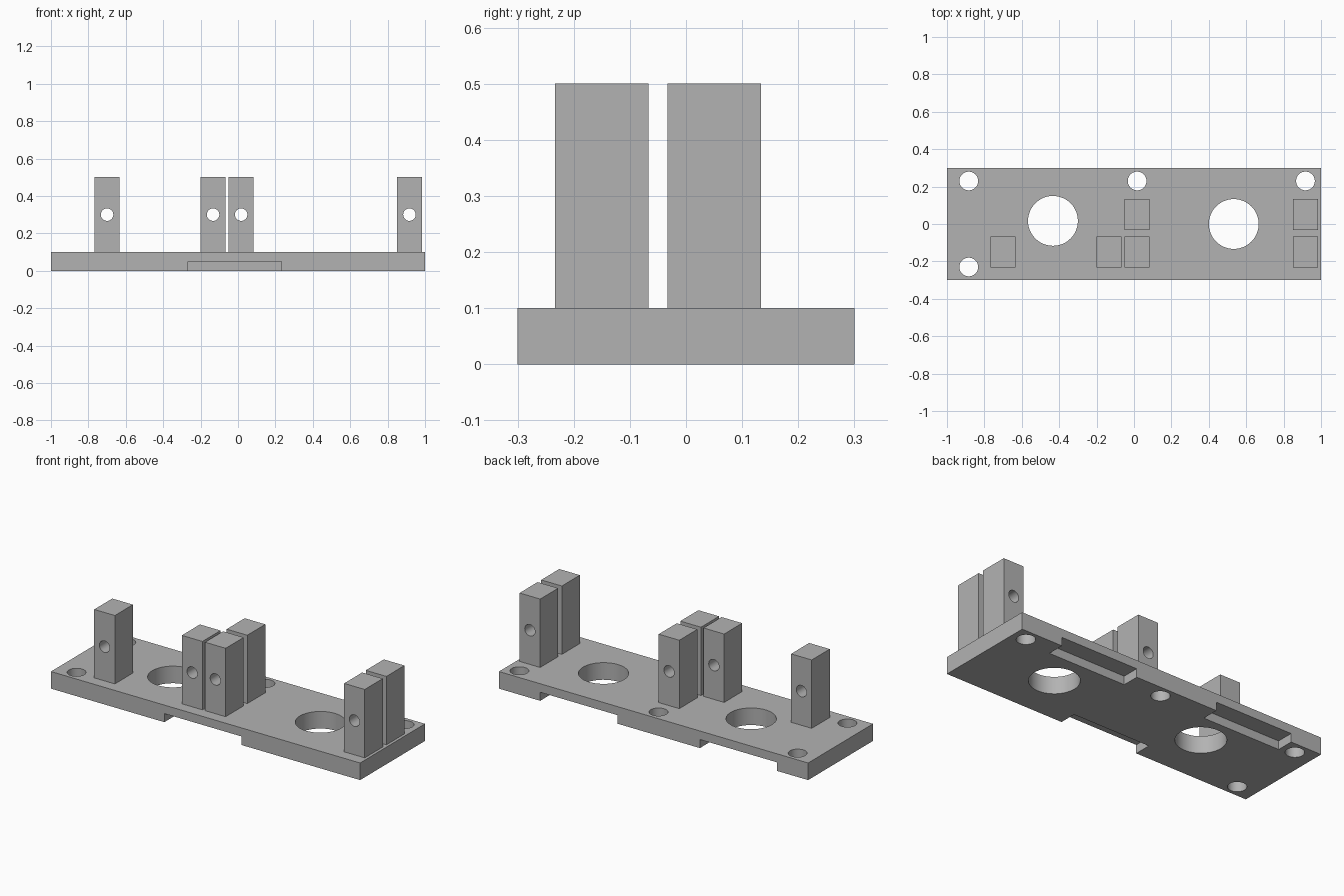
import bpy
import bmesh
import math
from mathutils import Matrix, Vector

default = bpy.data.objects.get("Cube")
if default:
    bpy.data.objects.remove(default, do_unlink=True)

U = 1 / 30  # design unit: the plate is 60 units long

grey = bpy.data.materials.new("plain_grey")
grey.use_nodes = True
colour = (0.45, 0.45, 0.45, 1)
grey.diffuse_color = colour
grey.node_tree.nodes["Principled BSDF"].inputs["Base Color"].default_value = colour


def new_object(name, bm):
    mesh = bpy.data.meshes.new(name)
    bm.to_mesh(mesh)
    bm.free()
    obj = bpy.data.objects.new(name, mesh)
    mesh.materials.append(grey)
    bpy.context.collection.objects.link(obj)
    return obj


def box(name, low, high):
    """Box between two corners given in design units."""
    low, high = Vector(low) * U, Vector(high) * U
    bm = bmesh.new()
    bmesh.ops.create_cube(bm, size=1)
    bmesh.ops.scale(bm, vec=high - low, verts=bm.verts)
    bmesh.ops.translate(bm, vec=(low + high) / 2, verts=bm.verts)
    return new_object(name, bm)


def drill(name, centre, radius, depth, axis="Z"):
    """Cylinder cutter through a centre given in design units."""
    turn = Matrix.Rotation(math.pi / 2, 4, "X") if axis == "Y" else Matrix()
    bm = bmesh.new()
    bmesh.ops.create_cone(bm, cap_ends=True, segments=48, radius1=radius * U,
                          radius2=radius * U, depth=depth * U,
                          matrix=Matrix.Translation(Vector(centre) * U) @ turn)
    return new_object(name, bm)


def cut(obj, cutters):
    """Subtract the cutters, apply, and keep the hole edges sharp."""
    bpy.context.view_layer.objects.active = obj
    for cutter in cutters:
        cutter.hide_render = True
        mod = obj.modifiers.new("cut", "BOOLEAN")
        mod.operation = "DIFFERENCE"
        mod.solver = "EXACT"
        mod.object = cutter
        bpy.ops.object.modifier_apply(modifier=mod.name)
        bpy.data.objects.remove(cutter, do_unlink=True)
    bpy.ops.object.select_all(action="DESELECT")
    obj.select_set(True)
    bpy.ops.object.shade_smooth_by_angle(angle=math.radians(30))


# Base plate with screw holes, large openings and edge notches underneath
plate = box("base_plate", (-30, -9, 0), (30, 9, 3))
cutters = [drill("screw_hole", (x, y, 1.5), 1.5, 6)
           for x, y in ((-26.5, 6.9), (0.5, 6.9), (27.5, 6.9), (-26.5, -6.9))]
cutters += [drill("large_opening", (x, y, 1.5), 4, 6)
            for x, y in ((-13, 0.5), (16, 0))]
for x, back in ((-8, False), (7, True), (-24, True)):
    y0, y1 = (6, 10) if back else (-10, -6)
    cutters.append(box("notch", (x, y0, -1), (x + 15, y1, 1.5)))
cut(plate, cutters)

# Upright posts, each with a pin hole running front to back
posts = {
    "front_post_outer_right": (-23, -7),
    "front_post_inner_right": (-6, -7),
    "front_post_inner_left": (-1.5, -7),
    "front_post_outer_left": (25.5, -7),
    "back_post_inner": (-1.5, -1),
    "back_post_outer": (25.5, -1),
}
for name, (x, y) in posts.items():
    post = box(name, (x, y, 3), (x + 4, y + 5, 15))
    cut(post, [drill("pin_hole", (x + 2, y + 2.5, 9), 1, 8, "Y")])
